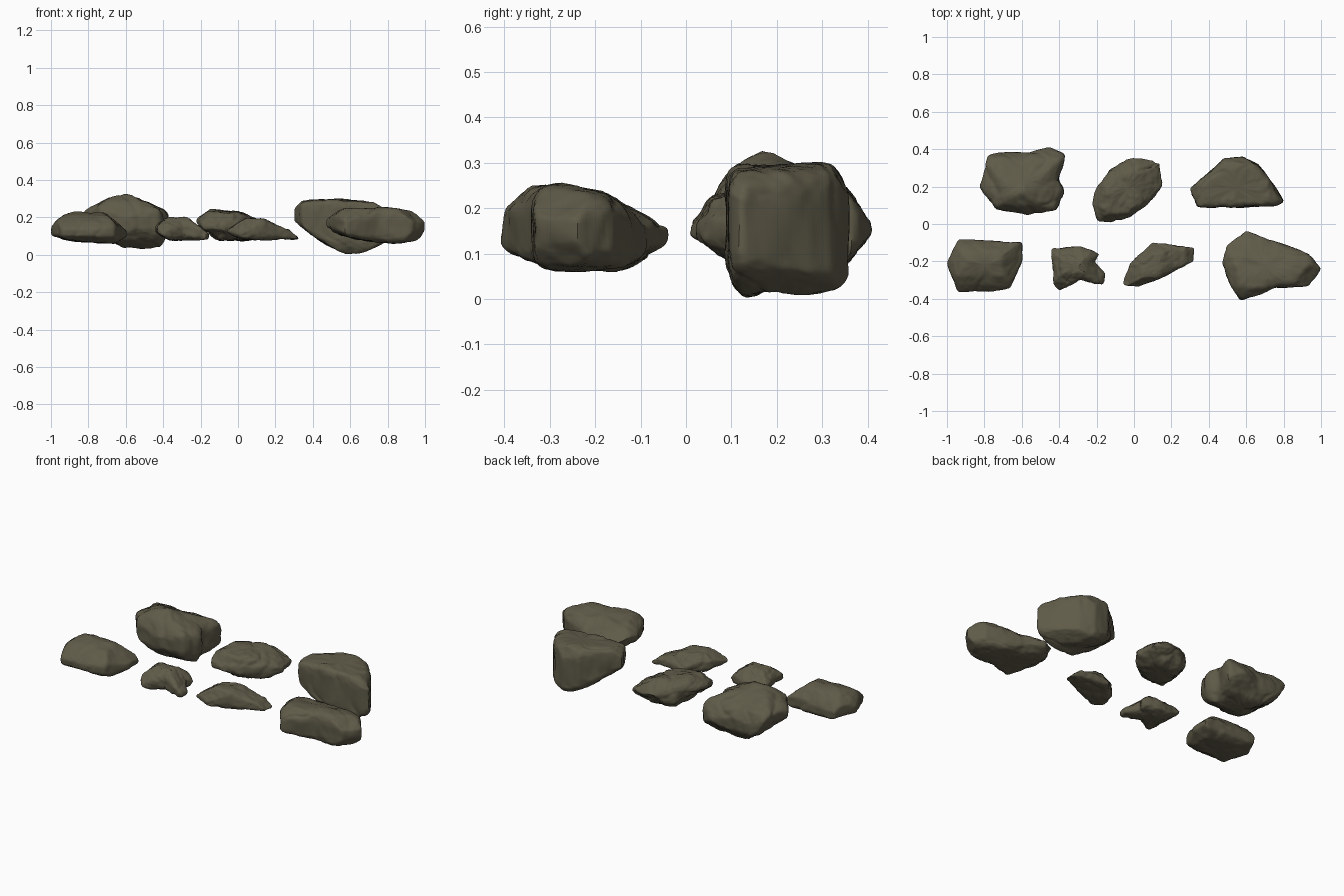
import bpy
import bmesh
import math
import random
from mathutils import Vector, noise

default_cube = bpy.data.objects.get("Cube")
if default_cube:
    bpy.data.objects.remove(default_cube, do_unlink=True)

# One olive-brown stone colour
stone = bpy.data.materials.new("olive_stone")
stone.use_nodes = True
stone_colour = (0.115, 0.104, 0.066, 1)
stone.diffuse_color = stone_colour
shader = stone.node_tree.nodes["Principled BSDF"]
shader.inputs["Base Color"].default_value = stone_colour
shader.inputs["Roughness"].default_value = 0.9

SEGMENTS, RINGS = 112, 48


def resample(points, count):
    """Evenly spaced points round a closed outline."""
    corners = [Vector(p) / 100 for p in points]
    edges = list(zip(corners, corners[1:] + corners[:1]))
    total = sum((b - a).length for a, b in edges)
    result = []
    for i in range(count):
        distance = total * i / count
        for a, b in edges:
            length = (b - a).length
            if distance <= length:
                result.append(a.lerp(b, distance / length))
                break
            distance -= length
    return result


def height_at(profile, place):
    """Height of a ridge or belly profile at a place along it."""
    place *= 100
    if place <= profile[0][0]:
        return profile[0][1] / 100
    for (a, za), (b, zb) in zip(profile, profile[1:]):
        if place <= b:
            return (za + (zb - za) * (place - a) / (b - a)) / 100
    return profile[-1][1] / 100


def signed_power(value, power):
    return math.copysign(abs(value) ** power, value)


def chisel(verts, centre, rng, cuts):
    """Flatten the rounded corners into broken faces."""
    for _ in range(cuts):
        angle = rng.uniform(0, math.tau)
        lift = rng.choice((-1, 1)) * rng.uniform(0.5, 1.6)
        normal = Vector((math.cos(angle), math.sin(angle), lift)).normalized()
        reach = max((v.co - centre).dot(normal) for v in verts)
        limit = reach * rng.uniform(0.86, 0.95)
        for v in verts:
            excess = (v.co - centre).dot(normal) - limit
            if excess > 0:
                v.co -= normal * excess


def rock(name, outline, front, side, roundness, rough, cuts, seed):
    """Outline from above; front and side each give a ridge and a belly."""
    rng = random.Random(seed)
    rim = resample(outline, SEGMENTS)
    middle = sum(rim, Vector((0, 0))) / SEGMENTS
    bm = bmesh.new()

    def add_vert(flat, rise):
        top = min(height_at(front[0], flat.x), height_at(side[0], flat.y))
        bottom = max(height_at(front[1], flat.x), height_at(side[1], flat.y))
        z = (top + bottom) / 2 + rise * (top - bottom) / 2
        return bm.verts.new((flat.x, flat.y, z))

    # Stack of scaled outlines from belly to ridge
    rings = []
    for j in range(1, RINGS):
        angle = math.pi * (j / RINGS - 0.5)
        spread = math.cos(angle) ** roundness
        rise = signed_power(math.sin(angle), roundness)
        rings.append([add_vert(middle.lerp(p, spread), rise) for p in rim])
    for lower, upper in zip(rings, rings[1:]):
        for i in range(SEGMENTS):
            k = (i + 1) % SEGMENTS
            bm.faces.new((lower[i], lower[k], upper[k], upper[i]))
    for ring, rise in ((rings[0], -1), (rings[-1], 1)):
        pole = add_vert(middle, rise)
        for i in range(SEGMENTS):
            bm.faces.new((ring[i], ring[(i + 1) % SEGMENTS], pole))

    # Broken faces, softened edges, then weathering
    verts = list(bm.verts)
    centre = sum((v.co for v in verts), Vector()) / len(verts)
    chisel(verts, centre, rng, cuts)
    for _ in range(2):
        bmesh.ops.smooth_vert(bm, verts=verts, factor=0.5,
                              use_axis_x=True, use_axis_y=True, use_axis_z=True)
    bmesh.ops.recalc_face_normals(bm, faces=bm.faces)
    bm.normal_update()
    shift = Vector((seed, seed * 2, 0))
    moves = []
    for v in verts:
        broad = noise.noise(v.co * 9 + shift)
        fine = noise.fractal(v.co * 24 + shift, 0.9, 2, 4)
        crack = max(0, 0.12 - abs(noise.noise(v.co * 6 - shift))) / 0.12
        moves.append(v.normal * rough * (broad + 0.5 * fine + 0.2 - 0.6 * crack))
    for v, move in zip(verts, moves):
        v.co += move

    mesh = bpy.data.meshes.new(name)
    bm.to_mesh(mesh)
    bm.free()
    mesh.materials.append(stone)
    obj = bpy.data.objects.new(name, mesh)
    bpy.context.collection.objects.link(obj)
    bpy.ops.object.select_all(action="DESELECT")
    obj.select_set(True)
    bpy.context.view_layer.objects.active = obj
    bpy.ops.object.shade_smooth_by_angle(angle=math.radians(40))


# Back row
rock("back_right_boulder",
     [(-82, 20), (-78, 37), (-68, 39), (-57, 38), (-45, 41), (-37, 37),
      (-40, 24), (-37, 17), (-42, 8), (-56, 5), (-74, 8)],
     ([(-82, 25), (-70, 30), (-60, 33), (-50, 29), (-38, 25)],
      [(-82, 17), (-62, 4), (-43, 2), (-37, 8)]),
     ([(5, 23), (10, 29), (17, 33), (25, 29), (35, 25), (41, 18)],
      [(5, 11), (10, 7), (20, 3), (33, 5), (41, 11)]),
     0.45, 0.008, 3, 3)
rock("back_middle_rock",
     [(-22, 11), (-19, 2), (-12, 1), (-2, 4), (8, 12), (15, 21), (14, 33),
      (-2, 36), (-13, 29), (-20, 20)],
     ([(-22, 21), (-14, 24), (-2, 24), (15, 17)],
      [(-22, 14), (-10, 8), (8, 8), (15, 11)]),
     ([(1, 18), (6, 23), (15, 24), (28, 23), (36, 18)],
      [(1, 11), (9, 8), (27, 7), (36, 11)]),
     0.6, 0.011, 6, 5)
rock("back_left_boulder",
     [(30, 19), (41, 28), (48, 35), (58, 36), (66, 32), (74, 22), (80, 12),
      (77, 10), (57, 9), (34, 9)],
     ([(30, 26), (35, 30), (55, 30), (72, 28), (80, 25)],
      [(30, 17), (48, 5), (58, 0), (66, 1), (80, 6)]),
     ([(9, 29), (30, 30), (36, 29)], [(9, 5), (13, 0), (27, 1), (36, 2)]),
     0.28, 0.007, 2, 8)

# Front row
rock("front_right_block",
     [(-100, -21), (-94, -8), (-60, -10), (-60, -20), (-66, -34),
      (-77, -36), (-94, -36)],
     ([(-100, 16), (-95, 21), (-88, 23), (-72, 23), (-60, 14)],
      [(-100, 9), (-85, 7), (-66, 6), (-60, 9)]),
     ([(-36, 15), (-28, 21), (-20, 23), (-14, 21), (-8, 15)],
      [(-36, 9), (-28, 6), (-16, 6), (-8, 8)]),
     0.43, 0.005, 2, 11)
rock("front_small_rock",
     [(-44, -13), (-29, -12), (-18, -16), (-21, -20), (-16, -27),
      (-17, -32), (-29, -30), (-40, -35), (-43, -32)],
     ([(-44, 16), (-38, 20), (-28, 20), (-16, 12)],
      [(-44, 11), (-36, 8), (-16, 8)]),
     ([(-35, 14), (-26, 20), (-20, 20), (-12, 15)], [(-35, 8), (-12, 8)]),
     0.55, 0.009, 4, 14)
rock("front_long_rock",
     [(-6, -32), (-2, -21), (10, -10), (32, -13), (32, -20),
      (17, -27), (3, -34)],
     ([(-6, 15), (2, 20), (14, 19), (27, 14), (32, 10)],
      [(-6, 11), (4, 7), (32, 7)]),
     ([(-34, 16), (-27, 21), (-17, 20), (-10, 14)], [(-34, 8), (-10, 8)]),
     0.53, 0.008, 4, 17)
rock("front_left_boulder",
     [(47, -21), (49, -11), (60, -4), (72, -8), (83, -12), (94, -16),
      (100, -24), (94, -33), (75, -34), (57, -41), (51, -32)],
     ([(47, 20), (56, 25), (75, 26), (94, 24), (100, 20)],
      [(47, 14), (56, 10), (75, 6), (97, 7), (100, 10)]),
     ([(-41, 20), (-34, 25), (-27, 25), (-17, 23), (-11, 19), (-4, 16)],
      [(-41, 7), (-25, 6), (-12, 7), (-4, 12)]),
     0.4, 0.007, 3, 20)
